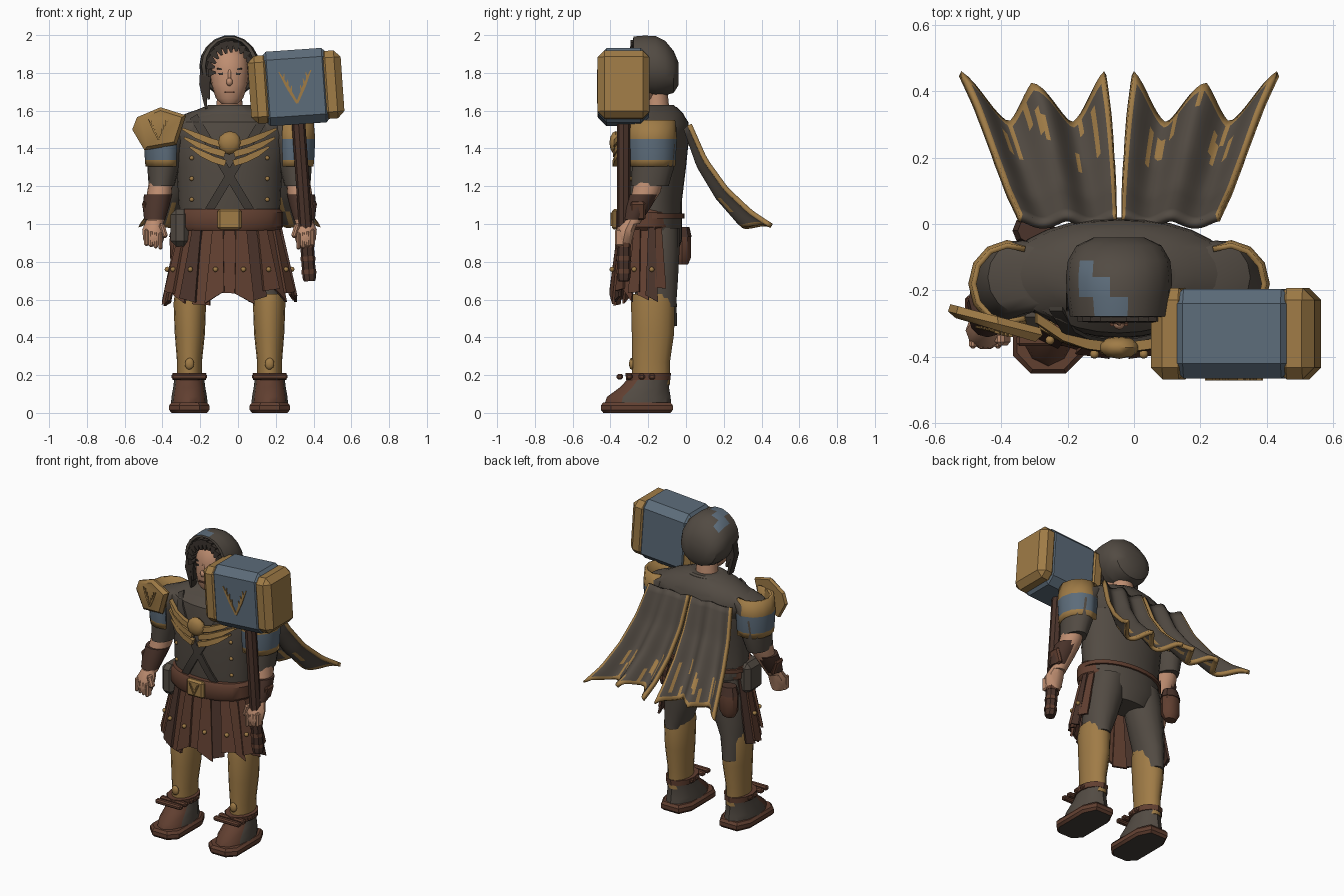
import bpy, bmesh, math, random
from math import sin, cos, pi, radians
from mathutils import Matrix, Vector

random.seed(4)
cube = bpy.data.objects.get("Cube")
if cube:
    bpy.data.objects.remove(cube, do_unlink=True)
parts = []
BODY = Matrix.Translation((-0.045, 0, 0))   # the body stands a little right of centre


def paint(name, *rgb):
    mat = bpy.data.materials.new(name)
    mat.use_nodes = True
    mat.diffuse_color = (*rgb, 1)
    mat.node_tree.nodes["Principled BSDF"].inputs["Base Color"].default_value = (*rgb, 1)
    return mat


cloth = paint("grey cloth", .085, .07, .056)
hair = paint("dark hair", .04, .031, .025)
gold = paint("old gold", .35, .2, .062)
steel = paint("blue steel", .108, .15, .195)
leather = paint("brown leather", .12, .05, .03)
wood = paint("dark wood", .07, .034, .024)
skin_tone = paint("skin", .52, .27, .165)
strap_grey = paint("strap grey", .055, .046, .038)


def finish(name, bm, mats, frame=BODY, pick=None, thick=0):
    """Turn a bmesh into an object; pick chooses a material per face."""
    bmesh.ops.recalc_face_normals(bm, faces=bm.faces)
    if pick:
        for f in bm.faces:
            f.material_index = pick(f)
    mesh = bpy.data.meshes.new(name)
    bm.to_mesh(mesh)
    bm.free()
    for m in mats if isinstance(mats, (list, tuple)) else [mats]:
        mesh.materials.append(m)
    obj = bpy.data.objects.new(name, mesh)
    obj.matrix_world = frame
    bpy.context.collection.objects.link(obj)
    if thick:
        obj.modifiers.new("thickness", "SOLIDIFY").thickness = thick
    parts.append(obj)
    return obj


def bridge(name, loops, mats, closed=True, **kw):
    """Join point loops; closed loops get end caps, open ones form a sheet."""
    bm = bmesh.new()
    rows = [[bm.verts.new(p) for p in loop] for loop in loops]
    n = len(rows[0])
    for a, b in zip(rows, rows[1:]):
        for i in range(n if closed else n - 1):
            k = (i + 1) % n
            bm.faces.new((a[i], a[k], b[k], b[i]))
    if closed:
        bm.faces.new(rows[0])
        bm.faces.new(rows[-1])
    return finish(name, bm, mats, **kw)


def loft(name, rings, mats, n=16, side=1, **kw):
    """Stack of level ellipses: x, y, z, x radius, y radius."""
    turn = [2 * pi * i / n for i in range(n)]
    return bridge(name, [[(side * x + rx * cos(t), y + ry * sin(t), z) for t in turn]
                         for x, y, z, rx, ry in rings], mats, **kw)


def box(name, loc, size, mats, bevel=0, frame=BODY, tilt=0):
    bm = bmesh.new()
    bmesh.ops.create_cube(bm, size=1, matrix=Matrix.Translation(loc)
                          @ Matrix.Rotation(tilt, 4, "Y") @ Matrix.Diagonal((*size, 1)))
    if bevel:
        bmesh.ops.bevel(bm, geom=bm.edges[:], offset=bevel, segments=1, affect="EDGES")
    return finish(name, bm, mats, frame)


def ball(name, loc, radii, mats):
    bm = bmesh.new()
    bmesh.ops.create_icosphere(bm, subdivisions=2, radius=1,
                               matrix=Matrix.Translation(loc) @ Matrix.Diagonal((*radii, 1)))
    return finish(name, bm, mats)


def ribbon(name, path, widths, mats, depth=.012, **kw):
    """Flat strip facing the front along a path."""
    loops = []
    for i, p in enumerate(path):
        along = Vector(path[min(i + 1, len(path) - 1)]) - Vector(path[max(i - 1, 0)])
        across = Vector((along.z, 0, -along.x)).normalized() * widths[i] / 2
        back, p = Vector((0, depth, 0)), Vector(p)
        loops.append([p - across, p + across, p + across + back, p - across + back])
    return bridge(name, loops, mats, **kw)


def sprig(name, x, y, z, size, slope=0, frame=BODY):
    """Two leafy twigs spreading upward from one point."""
    for s in (-1, 1):
        tip = lambda u: (x + s * u * size * .5, y + slope * s * u * size * .5, z + (u - .5) * size)
        ribbon(name + "_twig", [tip(0), tip(.5), tip(1)], [size * .07, size * .1, size * .03],
               gold, .008, frame=frame)
        for u in (.35, .55, .75):
            a, b = tip(u), tip(u + .2)
            ribbon(name + "_leaf", [a, (b[0] - s * size * .14, b[1], b[2])],
                   [size * .08, size * .02], gold, .008, frame=frame)


def mix(table, t):
    """Linear lookup in rows that start with the key."""
    for a, b in zip(table, table[1:]):
        if t <= b[0]:
            k = max(0, (t - a[0]) / (b[0] - a[0]))
            return [p + (q - p) * k for p, q in zip(a[1:], b[1:])]
    return list(table[-1][1:])


# torso and hips: z, y, x radius, y radius
TORSO = [(1.0, -.175, .262, .152), (1.12, -.18, .27, .158), (1.3, -.172, .28, .172), (1.45, -.163, .305, .178),
         (1.54, -.158, .29, .17), (1.59, -.15, .21, .13), (1.63, -.15, .11, .085)]
loft("tunic", [(0, y, z, rx, ry) for z, y, rx, ry in TORSO], cloth, 28)
loft("mantle", [(0, -.155, 1.4, .29, .165), (0, -.152, 1.47, .35, .172), (0, -.152, 1.53, .335, .165),
                (0, -.15, 1.585, .23, .135), (0, -.15, 1.62, .13, .1)], cloth, 28)
loft("hips", [(0, -.14, .83, .17, .09), (0, -.145, .92, .24, .125), (0, -.17, 1.06, .26, .15)], cloth, 24)


def chest(x, z, lift=.015):
    y, rx, ry = mix(TORSO, z)
    return (x, y - ry * math.sqrt(max(.05, 1 - (x / rx) ** 2)) - lift, z)


# belt, buckle, hip pieces
loft("belt", [(0, -.205, z, rx, rx * .6) for z, rx in ((.965, .265), (.985, .284), (1.06, .284), (1.08, .265))],
     leather, 28)
loft("back_belt", [(0, -.173, 1.03, .281, .164), (0, -.173, 1.055, .281, .164)], leather, 28)
box("buckle", (0, -.375, 1.025), (.125, .035, .11), gold, .012)
sprig("buckle_sprig", 0, -.4, 1.025, .07)
box("tunic_tail", (-.262, -.225, .98), (.1, .17, .2), cloth, .03)
loft("hip_pouch", [(-.255, -.02, z, r, r * .8) for z, r in ((.785, .04), (.82, .06), (.92, .062), (.97, .05))],
     leather, 10)
loft("pouch_flap", [(-.255, -.02, .93, .066, .053), (-.255, -.02, .985, .05, .04)], wood, 10)

# crossed straps, chest ornament and studs
for s in (-1, 1):
    strap = [chest(s * (-.19 + .3 * u), 1.57 - .5 * u, .018) for u in [i / 8 for i in range(9)]]
    ribbon("cross_strap", strap, [.045] * 9, strap_grey)
    for row, reach in enumerate((.25, .24, .21)):
        path = [chest(s * reach * u, 1.415 - .048 * row + .09 * u ** 1.5, .045) for u in (.1, .4, .7, 1)]
        ribbon("chest_wing", path, [.034, .034, .031, .012], gold, .03)
    for z in (1.35, 1.24, 1.13):
        ball("tunic_stud", chest(s * .2, z, .002), (.012, .01, .012), gold)
ball("chest_medallion", (0, -.372, 1.43), (.062, .034, .062), gold)

# skirt of leather strips, open at the back
for i in range(17):
    mid = radians(-104 + 13 * i)
    out = .012 * (i % 2)
    low = [random.uniform(.56, .65) + .02 * (i > 10) for _ in "ab"]
    loops = []
    for t in (0, .5, 1):
        half = radians(6 + 2.5 * t)
        loop = []
        for grow, order in ((0, (-1, 1)), (-.015, (1, -1))):
            for s in order:
                a = mid + s * half
                r = out + grow
                z = .985 + (low[(s + 1) // 2] - .985) * t
                loop.append(((.265 + .085 * t + r) * sin(a), -.185 - (.165 + .045 * t + r) * cos(a), z))
        loops.append(loop)
    bridge("skirt_strip", loops, leather if i % 5 else wood)
    if i % 2:
        ball("skirt_stud", (.33 * sin(mid), -.185 - .212 * cos(mid), .76), (.014, .014, .014), gold)

# legs, boots, arms and shoulder guards, mirrored
for s in (-1, 1):
    loft("trouser_leg", [(.13, -.145, .98, .11, .11), (.155, -.15, .85, .12, .115), (.185, -.155, .7, .1, .112),
                         (.205, -.16, .6, .08, .11), (.21, -.16, .46 if s < 0 else .56, .066, .112)], cloth, side=s)
    loft("greave", [(.21, -.175, .63, .08, .108), (.21, -.175, .58, .086, .116), (.21, -.175, .42, .08, .112),
                    (.212, -.185, .27, .066, .1), (.212, -.185, .15, .066, .1)], gold, side=s)
    ball("greave_knob", (s * .212, -.288, .26), (.025, .014, .032), gold)
    corner = [(1, .55), (.6, 1), (-.6, 1), (-1, .55), (-1, -.72), (-.5, -1), (.5, -1), (1, -.72)]
    bridge("boot_sole", [[(s * .213 + x * r, -.26 + y * (r + .084), z) for x, y in corner]
                         for z, r in ((0, .094), (.015, .106), (.04, .106), (.056, .094))],
           [leather, strap_grey], pick=lambda f: int(f.normal.z < -.9))
    loft("boot_upper", [(.213, -.255, .04, .098, .178), (.213, -.25, .085, .094, .168), (.213, -.22, .135, .085, .13),
                        (.213, -.19, .19, .078, .108)], [cloth, leather], 12, side=s,
         pick=lambda f: int(f.normal.y < -.25 and abs(f.normal.x) > .2))
    for y in (-.35, -.3, -.235, -.18):
        box("boot_lace_bar", (s * .213, y, .192), (.19, .035, .028), leather, .008)
    loft("boot_cuff", [(.213, -.2, .175, .088, .118), (.213, -.2, .21, .09, .12)], leather, 12, side=s)
    loft("sleeve", [(.22, -.155, 1.55, .08, .09), (.29, -.16, 1.51, .105, .11), (.335, -.17, 1.42, .1, .118),
                    (.35, -.175, 1.3, .085, .112), (.36, -.19, 1.2, .068, .098)], cloth, side=s)
    loft("forearm", [(.36, -.19, 1.26, .06, .08), (.37, -.21, 1.17, .066, .075), (.395, -.29, 1.0, .045, .045)],
         skin_tone, side=s)
    loft("bracer", [(.378, -.225, 1.155, .075, .078), (.39, -.255, 1.09, .07, .07), (.396, -.285, 1.025, .056, .056)],
         wood, 12, side=s)
    box("bracer_guard", (s * .44, -.255, 1.07), (.025, .08, .1), leather, .01, tilt=s * .3)
    loft("palm", [(.398, -.295, 1.02, .042, .045), (.402, -.32, .97, .06, .052), (.402, -.33, .92, .055, .048),
                  (.4, -.33, .885, .04, .04)], skin_tone, 10, side=s)
    for k in range(4):
        box("finger", (s * (.365 + .025 * k), -.35, .91 + .006 * k), (.023, .05, .09), skin_tone, .008)
    box("thumb", (s * .35, -.345, .965), (.03, .04, .08), skin_tone, .01, tilt=s * .3)
    arc = [radians(-115 + 230 * i / 8) for i in range(9)]
    bridge("shoulder_guard", [[(s * (.33 + r * cos(a)), -.18 + (r + .008) * sin(a), z) for a in arc]
                              for z, r in ((1.305, .115), (1.34, .118), (1.45, .124), (1.55, .115))],
           [gold, steel], False, thick=.016,
           pick=lambda f: int(1.35 < f.calc_center_median().z < 1.45))

# six-sided plate on the right shoulder
edge = [(-.515, 1.5), (-.49, 1.565), (-.365, 1.618), (-.23, 1.575), (-.28, 1.42), (-.45, 1.39)]
bridge("shoulder_plate", [[(x * k - .37 * (1 - k), d - .4 - .25 * x, z * k + 1.51 * (1 - k)) for x, z in edge]
                          for d, k in ((.03, .95), (.008, 1), (-.012, .84))], gold)
sprig("plate_sprig", -.375, -.327, 1.5, .11, slope=-.25)

# head, face, hair and hood
loft("neck", [(0, -.15, 1.58, .075, .065), (0, -.16, 1.72, .06, .06)], skin_tone)
loft("head", [(0, -.245, 1.635, .04, .035), (0, -.23, 1.665, .072, .07), (0, -.21, 1.74, .097, .093),
              (0, -.2, 1.82, .102, .1), (0, -.195, 1.89, .09, .088), (0, -.19, 1.93, .05, .05)], skin_tone, 18)
ball("nose", (0, -.3, 1.752), (.018, .018, .022), skin_tone)
ball("nose_bridge", (0, -.296, 1.785), (.01, .01, .035), skin_tone)
box("mouth", (0, -.302, 1.697), (.055, .009, .009), leather)
for s in (-1, 1):
    box("eye", (s * .042, -.289, 1.795), (.03, .009, .011), hair, tilt=s * .1)
    box("eyebrow", (s * .045, -.286, 1.82), (.042, .009, .009), hair, tilt=s * -.12)
for i in range(13):
    a = radians(-15 + 17.5 * i)
    c, d = cos(a), sin(a)
    reach = random.uniform(.07, .095)
    ribbon("hair_lock", [(.118 * c, -.293, 1.835 + .135 * d), (.088 * c + .01, -.297, 1.825 + reach * d)],
           [.045, .012], hair, .06)
for x, z in ((-.13, 1.61), (-.115, 1.66), (.12, 1.68)):
    ribbon("long_lock", [(x, -.25, 1.83), (x * 1.08, -.26, 1.74), (x * .95, -.25, z)], [.05, .04, .012], hair, .05)


def rim(y, rx, rz, mid=1.835):
    turn = [2 * pi * i / 18 for i in range(18)]
    slant = .45 if y < -.17 else 0
    return [(rx * cos(t), y - slant * min(0, rz * sin(t)), mid + rz * sin(t)) for t in turn]


def hood_patch(f):
    x, y, z = f.calc_center_median()
    return int(z > 1.93 and f.normal.z > .5 and -.28 < y < -.12 and abs(x + .05 + .7 * (y + .21)) < .04)


bridge("hood", [rim(-.2, .115, .135), rim(-.28, .128, .148), rim(-.278, .148, .16), rim(-.22, .157, .165),
                rim(-.16, .16, .162), rim(-.11, .154, .147, 1.825), rim(-.065, .128, .112, 1.805),
                rim(-.04, .075, .062, 1.795)], [cloth, steel], pick=hood_patch)

# two-part cape blowing out behind, with gold hems and worn streaks
DROP = [(0, .02, 1.52), (.25, .095, 1.33), (.5, .2, 1.17), (.75, .32, 1.045), (1, .425, .965)]
HEM = [(0, 1), (.28, .78), (.53, .93), (.75, .79), (1, 1)]
COLS, ROWS = 30, 18
for s in (-1, 1):
    sheet = []
    for j in range(ROWS + 1):
        line = []
        for i in range(COLS + 1):
            u = i / COLS
            t = j / ROWS * mix(HEM, u)[0]
            y, z = mix(DROP, t)
            fold = .05 * cos(u * pi * 4) * (.3 + .7 * t)
            line.append((s * (.01 + .035 * t * t + u * (.29 + .14 * t)), y + fold * .7, z + fold * .7))
        sheet.append(line)
    cape = bridge("cape_half", sheet, [cloth, gold], False, thick=.025)
    streaks = {(random.randrange(2, COLS - 2), random.randrange(10, 16)) for _ in range(11)}
    for f in cape.data.polygons:
        j, i = divmod(f.index, COLS)
        worn = any((i, j - k) in streaks for k in range(3))
        f.material_index = int(i < 1 or i >= COLS - 1 or j >= ROWS - 1 or worn)

# war hammer, slightly tilted, built around its head
TILT = BODY @ Matrix.Translation((.352, -.33, 1.725)) @ Matrix.Rotation(radians(-4), 4, "Y")
box("hammer_block", (0, 0, 0), (.385, .27, .395), steel, .045, TILT)
for s in (-1, 1):
    box("hammer_cap", (s * .187, 0, 0), (.12, .275, .36), gold, .036, TILT)
sprig("hammer_sprig", 0, -.141, 0, .17, frame=TILT)
loft("hammer_shaft", [(0, 0, -1.03, .03, .03), (0, 0, -1.01, .036, .036), (0, 0, -.15, .036, .036)], wood, 8, frame=TILT)
for z in (-.98, -.91, -.84):
    loft("shaft_ring", [(0, 0, z - .012, .039, .039), (0, 0, z + .012, .039, .039)], leather, 8, frame=TILT)

# smooth shading with sharp edges kept
for obj in bpy.context.selected_objects:
    obj.select_set(False)
for obj in parts:
    obj.select_set(True)
bpy.context.view_layer.objects.active = parts[0]
bpy.ops.object.shade_smooth_by_angle(angle=radians(35))
